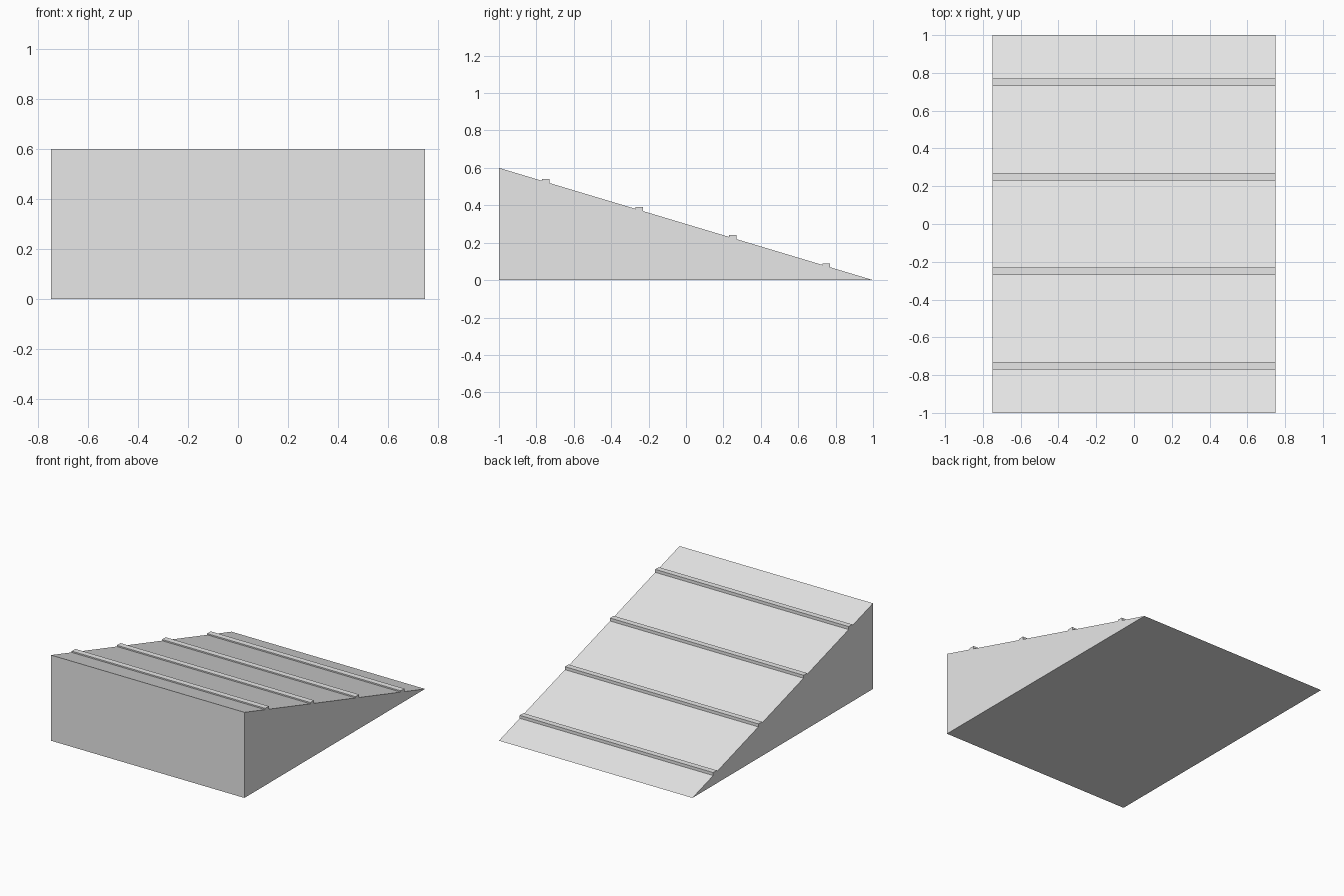
import bpy
import bmesh

WIDTH = 1.5
HEIGHT = 0.6

if "Cube" in bpy.data.objects:
    bpy.data.objects.remove(bpy.data.objects["Cube"], do_unlink=True)

grey = bpy.data.materials.new("light_grey")
grey.use_nodes = True
grey.diffuse_color = (0.8, 0.8, 0.8, 1)
grey.node_tree.nodes["Principled BSDF"].inputs["Base Color"].default_value = (0.8, 0.8, 0.8, 1)


def extrude_profile(name, profile):
    """Extrude a closed (y, z) outline across the full width."""
    bm = bmesh.new()
    face = bm.faces.new([bm.verts.new((-WIDTH / 2, y, z)) for y, z in profile])
    result = bmesh.ops.extrude_face_region(bm, geom=[face])
    moved = [v for v in result["geom"] if isinstance(v, bmesh.types.BMVert)]
    bmesh.ops.translate(bm, verts=moved, vec=(WIDTH, 0, 0))
    bmesh.ops.recalc_face_normals(bm, faces=bm.faces)
    mesh = bpy.data.meshes.new(name)
    bm.to_mesh(mesh)
    bm.free()
    mesh.materials.append(grey)
    obj = bpy.data.objects.new(name, mesh)
    bpy.context.collection.objects.link(obj)


def slope(y):
    return HEIGHT * (1 - y) / 2


# Solid wedge, tall at the front and thin at the back
extrude_profile("ramp_body", [(-1, 0), (1, 0), (-1, HEIGHT)])

# Level-topped grip ribs seated on the slope
for i in range(4):
    y = -0.75 + 0.5 * i
    front, back, top = y - 0.02, y + 0.02, slope(y) + 0.015
    extrude_profile(f"grip_rib_{i + 1}",
                    [(front, slope(front)), (back, slope(back)), (back, top), (front, top)])
